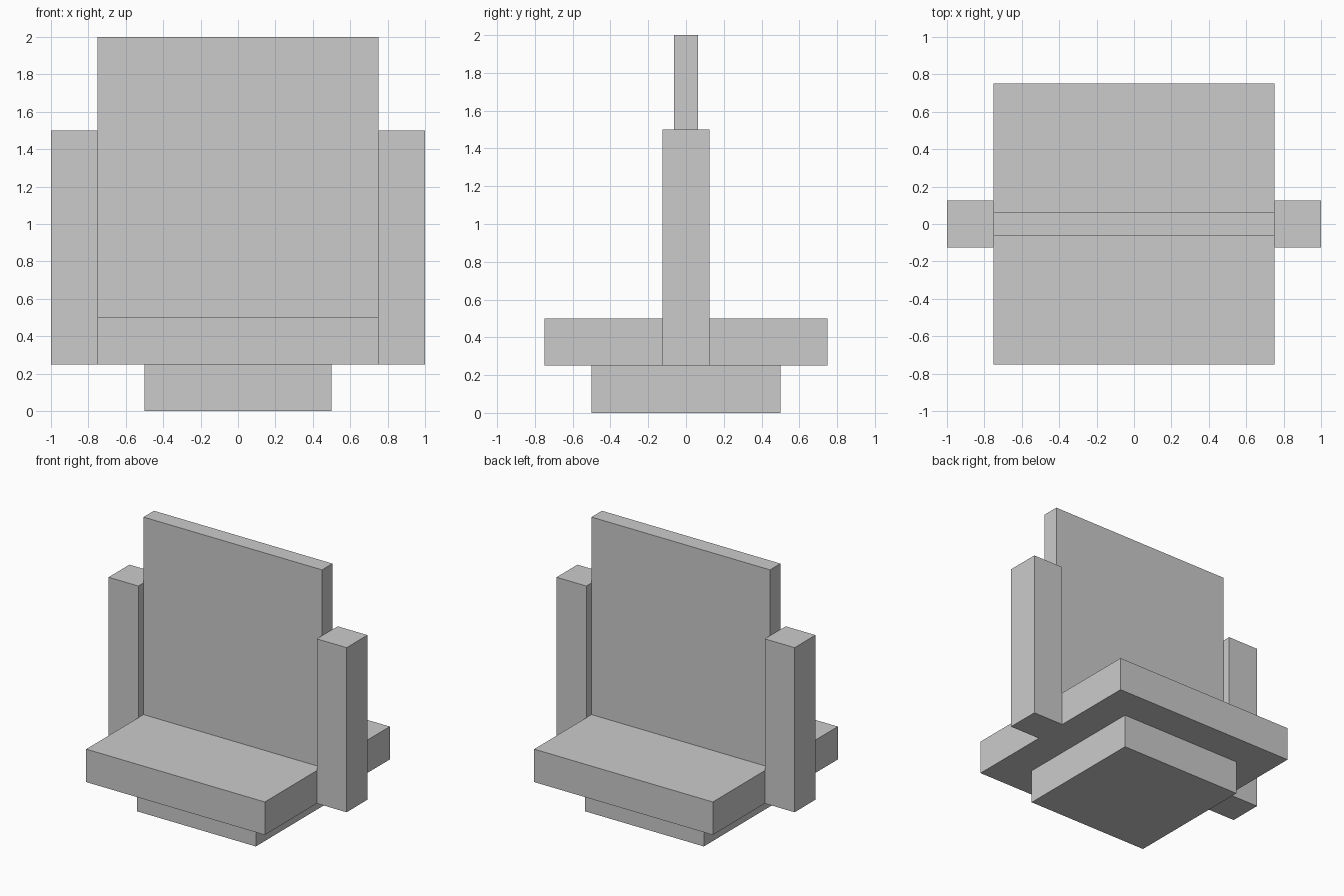
import bpy
import bmesh
from mathutils import Matrix, Vector

if "Cube" in bpy.data.objects:
    bpy.data.objects.remove(bpy.data.objects["Cube"])


def box(name, low, high):
    """Axis-aligned box between two corners."""
    low, high = Vector(low), Vector(high)
    bm = bmesh.new()
    bmesh.ops.create_cube(bm, size=1, matrix=Matrix.Translation((low + high) / 2)
                          @ Matrix.Diagonal((*(high - low), 1)))
    mesh = bpy.data.meshes.new(name)
    bm.to_mesh(mesh)
    bm.free()
    obj = bpy.data.objects.new(name, mesh)
    bpy.context.collection.objects.link(obj)
    return obj


# Stepped foot and wider slab
box("foot", (-0.5, -0.5, 0), (0.5, 0.5, 0.25))
box("slab", (-0.75, -0.75, 0.25), (0.75, 0.75, 0.5))

# Thin upright panel across the middle
box("panel", (-0.75, -0.0625, 0.5), (0.75, 0.0625, 2))

# Side posts, mirrored across x
posts = box("side_posts", (0.75, -0.125, 0.25), (1, 0.125, 1.5))
mirror = posts.modifiers.new("mirror", 'MIRROR')
mirror.use_mirror_merge = False
